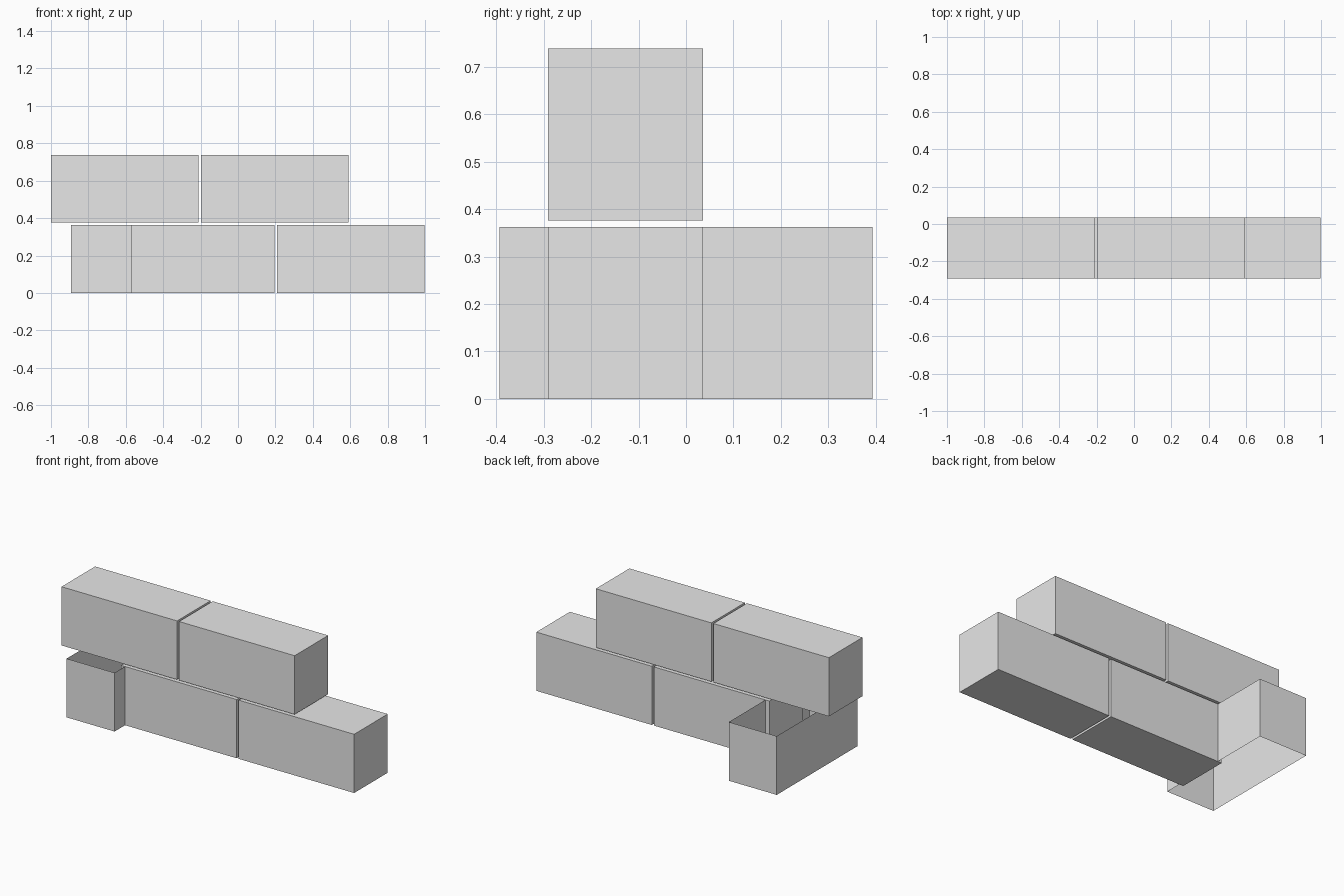
import bpy, bmesh

if "Cube" in bpy.data.objects:
    bpy.data.objects.remove(bpy.data.objects["Cube"])

grey = bpy.data.materials.new("plain_grey")
grey.diffuse_color = (0.8, 0.8, 0.8, 1)
grey.use_nodes = True
grey.node_tree.nodes["Principled BSDF"].inputs["Base Color"].default_value = grey.diffuse_color


def block(name, x, y, z, open_ends=False):
    """Box from (min, max) ranges; open_ends removes the top and bottom."""
    bm = bmesh.new()
    bmesh.ops.create_cube(bm, size=1)
    for v in bm.verts:
        v.co = [r[0] if c < 0 else r[1] for c, r in zip(v.co, (x, y, z))]
    bm.normal_update()
    if open_ends:
        ends = [f for f in bm.faces if abs(f.normal.z) > 0.9]
        bmesh.ops.delete(bm, geom=ends, context='FACES_ONLY')
    mesh = bpy.data.meshes.new(name)
    bm.to_mesh(mesh)
    bm.free()
    mesh.materials.append(grey)
    bpy.context.collection.objects.link(bpy.data.objects.new(name, mesh))


LENGTH = 0.788
DEPTH = (-0.291, 0.036)
LOWER, UPPER = (0.0, 0.362), (0.376, 0.738)

# Two staggered courses of solid blocks
for name, x, z in (("lower_block_left", -0.594, LOWER),
                   ("lower_block_right", 0.208, LOWER),
                   ("upper_block_left", -1.0, UPPER),
                   ("upper_block_right", -0.198, UPPER)):
    block(name, (x, x + LENGTH), DEPTH, z)

# Crosswise corner block, a sleeve without top or bottom
block("corner_block", (-0.894, -0.567), (-0.393, 0.393), LOWER, open_ends=True)
